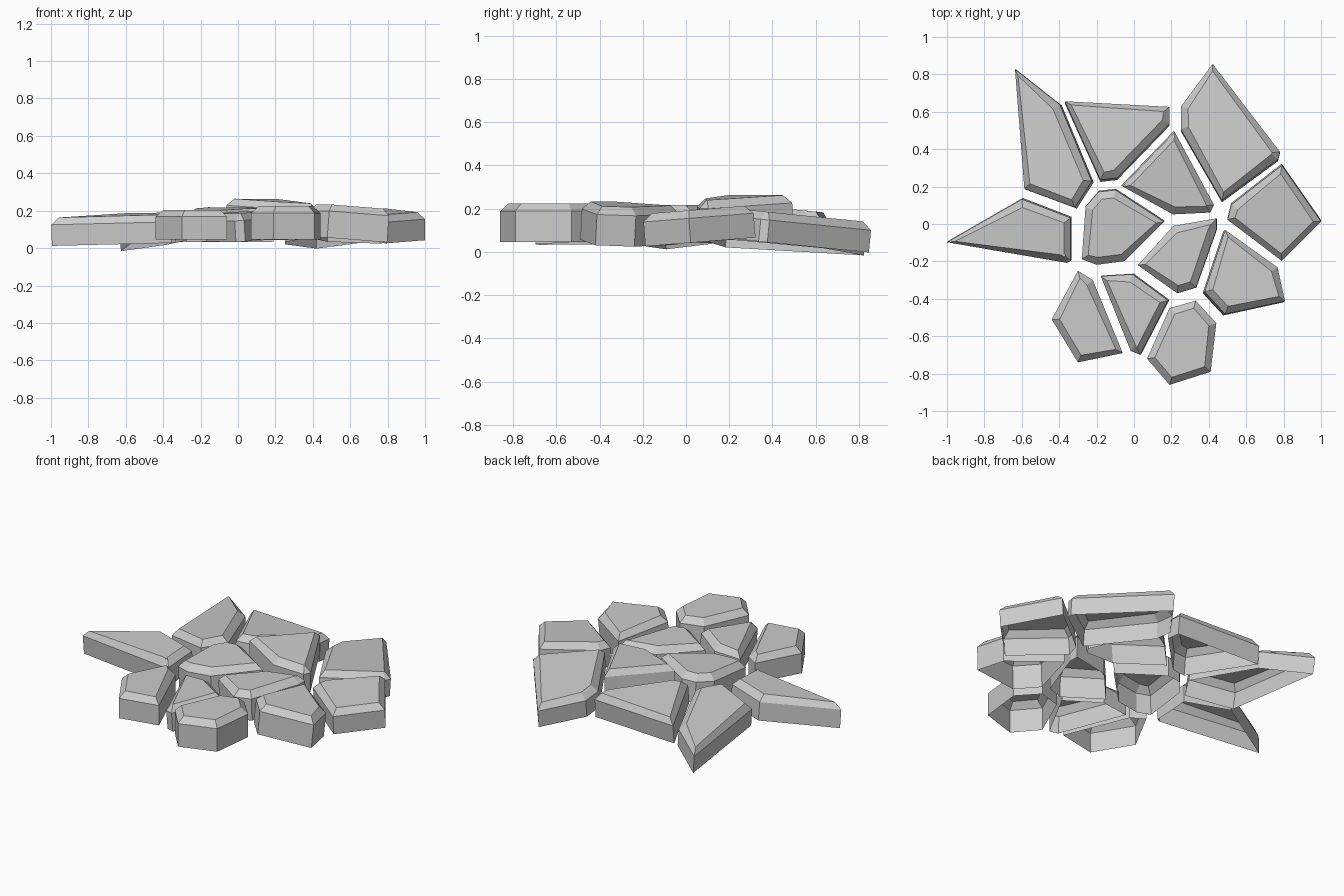
import bpy
import bmesh
from mathutils import Vector

cube = bpy.data.objects.get("Cube")
if cube:
    bpy.data.objects.remove(cube, do_unlink=True)

# Single stone colour
stone_grey = bpy.data.materials.new("stone_grey")
stone_grey.use_nodes = True
GREY = (0.6, 0.6, 0.6, 1.0)
stone_grey.diffuse_color = GREY
shader = stone_grey.node_tree.nodes["Principled BSDF"]
shader.inputs["Base Color"].default_value = GREY
shader.inputs["Roughness"].default_value = 0.8

CHAMFER_INSET = 0.042
CHAMFER_DROP = 0.037


def inset_ring(points, amount):
    """Move every corner of a clockwise outline inward along its bisector."""
    ring = []
    for i, point in enumerate(points):
        before = (point - points[i - 1]).normalized()
        after = (points[(i + 1) % len(points)] - point).normalized()
        inward = Vector((before.y + after.y, -before.x - after.x))
        ring.append(point + inward.normalized() * amount)
    return ring


def stone(name, outline, height, tilt, thickness):
    """Open-bottomed paving stone: straight walls, chamfered rim, tilted flat top."""
    points = [Vector(p) for p in outline]
    centre = sum(points, Vector((0, 0))) / len(points)
    slope = Vector(tilt)
    normal = Vector((-slope.x, -slope.y, 1)).normalized()

    def place(p, depth):
        on_plane = Vector((p.x, p.y, height + slope.dot(p - centre)))
        return on_plane - normal * depth

    bm = bmesh.new()
    layers = [
        (points, thickness),
        (points, CHAMFER_DROP),
        (inset_ring(points, CHAMFER_INSET), 0),
    ]
    rings = [[bm.verts.new(place(p, depth)) for p in ring] for ring, depth in layers]
    count = len(points)
    for low, high in zip(rings, rings[1:]):
        for i in range(count):
            j = (i + 1) % count
            bm.faces.new((low[j], low[i], high[i], high[j]))
    bm.faces.new(list(reversed(rings[-1])))
    bm.normal_update()

    mesh = bpy.data.meshes.new(name)
    bm.to_mesh(mesh)
    bm.free()
    mesh.materials.append(stone_grey)
    obj = bpy.data.objects.new(name, mesh)
    bpy.context.collection.objects.link(obj)
    return obj


# Outer stones, clockwise from the pointed one at the right-hand side
stone("pointed_side_stone",
      [(-1, -.1), (-.6, .13), (-.34, .03), (-.34, -.2), (-.36, -.21)],
      height=.18, tilt=(.035, .06), thickness=.15)
stone("pointed_back_stone",
      [(-.64, .83), (-.4, .64), (-.23, .23), (-.32, .09), (-.59, .19)],
      height=.17, tilt=(.1, -.05), thickness=.145)
stone("back_stone",
      [(-.37, .66), (.19, .63), (.19, .54), (-.09, .25), (-.18, .24)],
      height=.2, tilt=(0, -.1), thickness=.15)
stone("large_back_stone",
      [(.42, .86), (.78, .39), (.77, .35), (.47, .13), (.25, .51), (.25, .63)],
      height=.175, tilt=(0, -.1), thickness=.14)
stone("left_side_stone",
      [(.79, .31), (1, .01), (.79, -.2), (.5, .02), (.52, .1)],
      height=.195, tilt=(0, .08), thickness=.15)
stone("left_front_stone",
      [(.49, -.03), (.77, -.23), (.81, -.41), (.49, -.48), (.38, -.36)],
      height=.22, tilt=(-.07, -.05), thickness=.18)
stone("front_left_stone",
      [(.33, -.41), (.44, -.53), (.41, -.79), (.19, -.86), (.07, -.72), (.19, -.45)],
      height=.225, tilt=(0, 0), thickness=.18)
stone("front_middle_stone",
      [(-.18, -.28), (-.01, -.27), (.18, -.41), (.03, -.7), (-.02, -.68)],
      height=.19, tilt=(.06, .03), thickness=.15)
stone("front_right_stone",
      [(-.3, -.25), (-.22, -.3), (-.06, -.69), (-.3, -.74), (-.44, -.51)],
      height=.205, tilt=(0, 0), thickness=.16)

# Inner stones
stone("centre_stone",
      [(-.19, .17), (-.1, .18), (.16, .01), (-.05, -.2), (-.2, -.22), (-.28, -.19),
       (-.26, .09)],
      height=.21, tilt=(.02, .05), thickness=.165)
stone("inner_back_stone",
      [(.22, .49), (.43, .1), (.41, .06), (.21, .05), (-.06, .2)],
      height=.25, tilt=(-.05, .04), thickness=.16)
stone("inner_front_stone",
      [(.21, -.01), (.44, .03), (.44, -.03), (.33, -.34), (.23, -.37), (.02, -.22)],
      height=.215, tilt=(.02, 0), thickness=.17)
